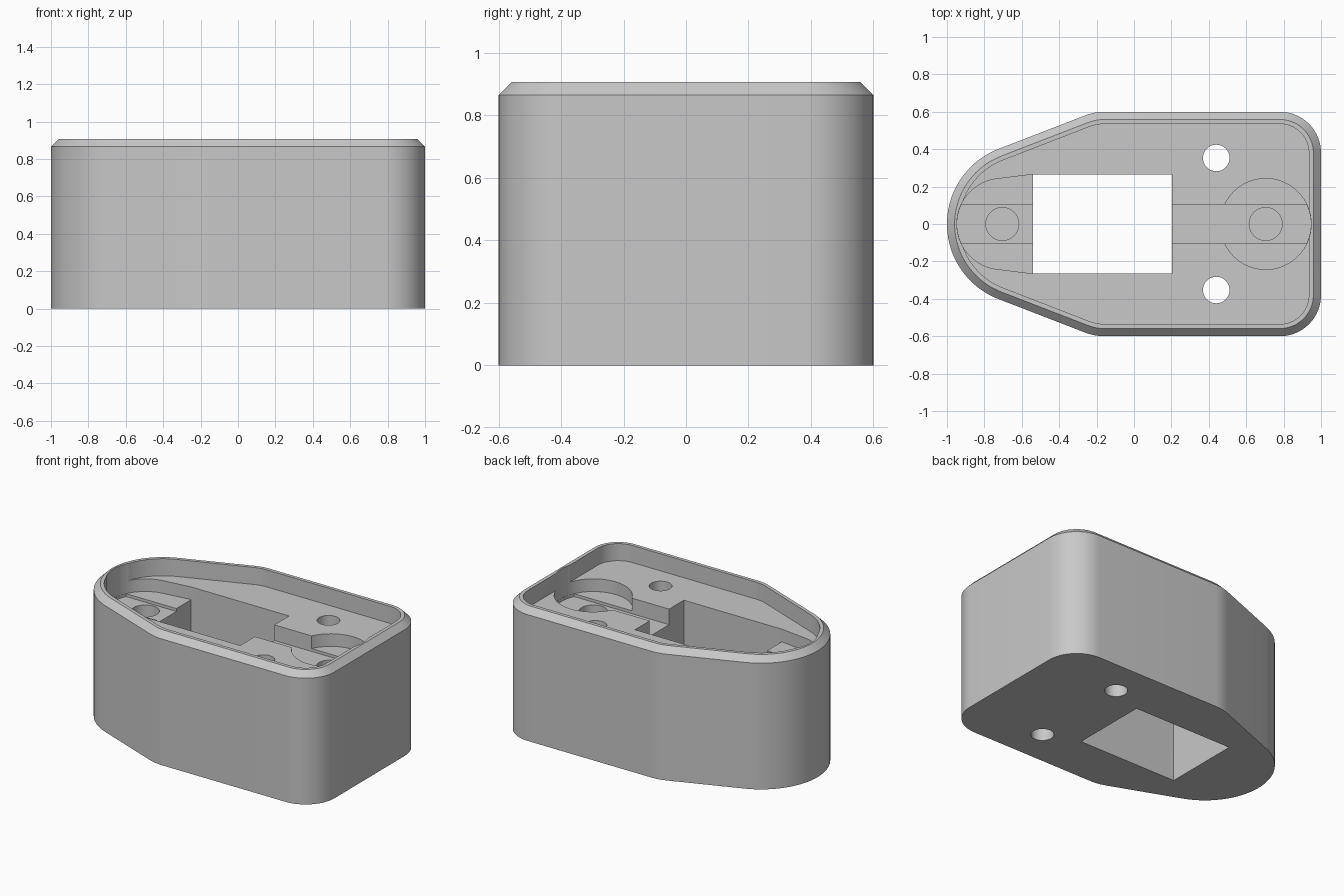
import bpy
import bmesh
from math import radians, cos, sin

cube = bpy.data.objects.get("Cube")
if cube:
    bpy.data.objects.remove(cube, do_unlink=True)

grey = bpy.data.materials.new("plain grey")
grey.use_nodes = True
color = (0.58, 0.58, 0.58, 1)
grey.diffuse_color = color
grey.node_tree.nodes["Principled BSDF"].inputs["Base Color"].default_value = color

RIM, CHAMFER, FLOOR = 0.907, 0.866, 0.79
POCKET, CHANNEL, BLIND = 0.703, 0.683, 0.3
ABOVE, BELOW = 1.1, -0.1
END = 0.704  # distance of the end pockets from the middle


def arc(cx, cy, r, start, end, steps):
    angles = [radians(start + (end - start) * i / steps) for i in range(steps + 1)]
    return [(cx + r * cos(a), cy + r * sin(a)) for a in angles]


def circle(cx, cy, r, steps=64):
    return arc(cx, cy, r, 0, 360, steps)[:-1]


def rectangle(x0, x1, y):
    return [(x0, -y), (x1, -y), (x1, y), (x0, y)]


def outline(inset):
    """Tapered outline with a round nose, offset inwards by inset."""
    half = arc(0.78, 0.38, 0.22 - inset, 0, 90, 16)
    half += arc(-0.155, 0.3, 0.3 - inset, 90, 111, 6)
    half += arc(-0.57, 0, 0.43 - inset, 111, 180, 20)
    return half + [(x, -y) for x, y in reversed(half[:-1])]


def loft(name, sections):
    """Closed solid through matching outlines at given heights."""
    bm = bmesh.new()
    rings = [[bm.verts.new((x, y, z)) for x, y in pts] for pts, z in sections]
    for low, high in zip(rings, rings[1:]):
        for i in range(len(low)):
            j = (i + 1) % len(low)
            bm.faces.new((low[i], low[j], high[j], high[i]))
    bm.faces.new(rings[0][::-1])
    bm.faces.new(rings[-1])
    bmesh.ops.recalc_face_normals(bm, faces=bm.faces)
    mesh = bpy.data.meshes.new(name)
    bm.to_mesh(mesh)
    bm.free()
    obj = bpy.data.objects.new(name, mesh)
    bpy.context.collection.objects.link(obj)
    mesh.materials.append(grey)
    return obj


# Solid body with a chamfered top edge
body = loft("housing", [(outline(0), 0), (outline(0), CHAMFER), (outline(0.041), RIM)])
bpy.context.view_layer.objects.active = body
body.select_set(True)


def cut(name, points, bottom, top=ABOVE):
    cutter = loft(name, [(points, bottom), (points, top)])
    cutter.hide_render = True
    mod = body.modifiers.new(name, 'BOOLEAN')
    mod.operation = 'DIFFERENCE'
    mod.solver = 'EXACT'
    mod.object = cutter
    bpy.ops.object.modifier_apply(modifier=mod.name)
    bpy.data.objects.remove(cutter, do_unlink=True)


# Recess inside the rim
cut("recess", outline(0.065), FLOOR)

# Round pocket at the square end, flared pocket at the nose
cut("rear_pocket", circle(END, 0, 0.243), POCKET)
nose = arc(-END, 0, 0.243, 98, 262, 36)
nose += [(-0.541, -0.265), (-0.5, -0.265), (-0.5, 0.265), (-0.541, 0.265)]
cut("nose_pocket", nose, POCKET)

# Lengthwise channel with ends following the pockets, and the rectangular opening
channel = arc(END, 0, 0.242, -25.7, 25.7, 10) + arc(-END, 0, 0.242, 154.3, 205.7, 10)
cut("channel", channel, CHANNEL)
cut("opening", rectangle(-0.541, 0.202, 0.265), BELOW)

# Blind screw holes at the ends, through holes at the sides
for side in (-1, 1):
    cut("screw_hole", circle(side * END, 0, 0.088, 40), BLIND)
    cut("through_hole", circle(0.44, side * 0.353, 0.071, 40), BELOW)

bpy.ops.object.shade_smooth_by_angle(angle=radians(25))
